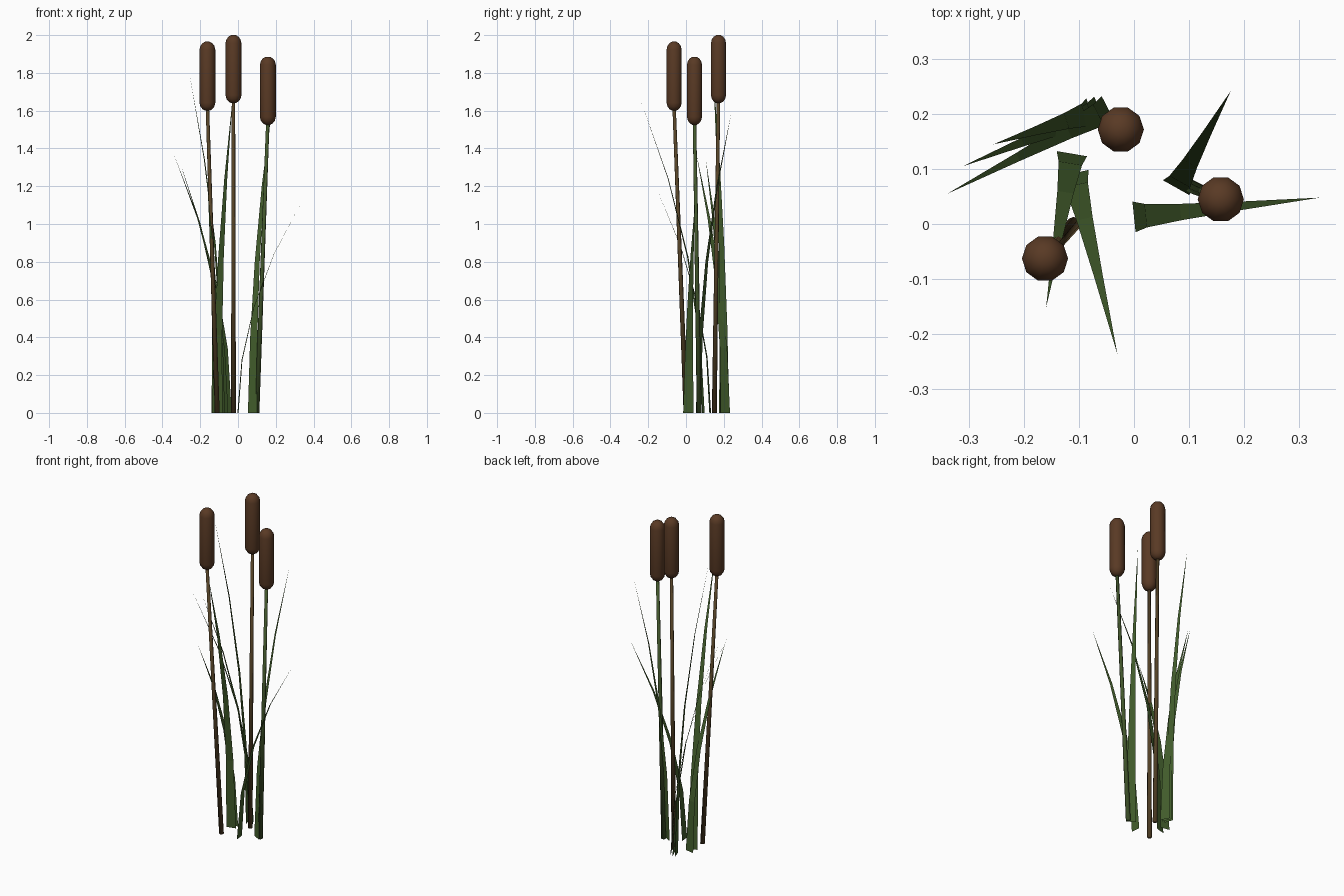
import bpy, bmesh
from mathutils import Vector
from math import sin, cos, pi

if "Cube" in bpy.data.objects:
    bpy.data.objects.remove(bpy.data.objects["Cube"])


def material(name, rgb):
    m = bpy.data.materials.new(name)
    m.diffuse_color = (*rgb, 1)
    m.use_nodes = True
    m.node_tree.nodes["Principled BSDF"].inputs["Base Color"].default_value = m.diffuse_color
    return m


BROWN = material("seed_brown", (0.10, 0.042, 0.018))
STEM_BROWN = material("stem_brown", (0.09, 0.055, 0.02))
STEM_GREEN = material("stem_green", (0.055, 0.095, 0.025))
LEAF = material("leaf_green", (0.055, 0.11, 0.025))


def finish(name, bm, mat, smooth):
    me = bpy.data.meshes.new(name)
    bm.to_mesh(me)
    bm.free()
    me.materials.append(mat)
    for p in me.polygons:
        p.use_smooth = smooth
    ob = bpy.data.objects.new(name, me)
    bpy.context.collection.objects.link(ob)
    return ob


def lathe(name, rings, mat, sides):
    """Capped tube through rings given as (centre, radius)."""
    bm = bmesh.new()
    loops = [[bm.verts.new((c[0] + r * cos(2 * pi * i / sides),
                            c[1] + r * sin(2 * pi * i / sides), c[2]))
              for i in range(sides)] for c, r in rings]
    for a, b in zip(loops, loops[1:]):
        for i in range(sides):
            j = (i + 1) % sides
            bm.faces.new((a[i], a[j], b[j], b[i]))
    bm.faces.new(loops[0][::-1])
    bm.faces.new(loops[-1])
    return finish(name, bm, mat, True)


def blade(name, base, tip, height, width=0.056, segs=4):
    """Flat tapering leaf that bends outward towards its tip."""
    bm = bmesh.new()
    b, d = Vector((*base, 0)), Vector((tip[0] - base[0], tip[1] - base[1], 0))
    side = Vector((-d.y, d.x, 0)).normalized() * width / 2
    prev = None
    for k in range(segs):
        t = k / segs
        c = b + d * t ** 2 + Vector((0, 0, height * t))
        s = side * (1 - t) ** 0.9
        row = (bm.verts.new(c - s), bm.verts.new(c + s))
        if prev:
            bm.faces.new((prev[0], prev[1], row[1], row[0]))
        prev = row
    bm.faces.new((prev[0], prev[1], bm.verts.new(b + d + Vector((0, 0, height)))))
    return finish(name, bm, LEAF, False)


# Stems with their seed heads: base xy, head xy, head bottom z, head top z
STEMS = [((-0.11, 0.0), (-0.162, -0.063), 1.60, 1.965, STEM_BROWN),
         ((-0.024, 0.15), (-0.024, 0.172), 1.64, 2.0, STEM_BROWN),
         ((0.10, 0.07), (0.158, 0.045), 1.525, 1.885, STEM_GREEN)]
CAP = [(0, 0.012), (0.008, 0.026), (0.022, 0.037), (0.042, 0.042)]
for n, (p, h, z0, z1, mat) in enumerate(STEMS, 1):
    lathe(f"stem_{n}", [((*p, 0), 0.013), ((*h, z0 + 0.02), 0.009)], mat, 8)
    rings = [((*h, z0 + dz), r) for dz, r in CAP]
    rings += [((*h, z1 - dz), r) for dz, r in reversed(CAP)]
    head = lathe(f"seed_head_{n}", rings, BROWN, 10)

# Leaves: base xy, tip xy, height
LEAVES = [((-0.046, 0.208), (-0.34, 0.055), 1.37),
          ((-0.062, 0.206), (-0.312, 0.105), 1.34),
          ((-0.078, 0.202), (-0.256, 0.145), 1.79),
          ((-0.11, 0.092), (-0.03, -0.238), 1.65),
          ((-0.113, 0.128), (-0.16, -0.152), 1.18),
          ((0.0, 0.013), (0.338, 0.048), 1.12),
          ((0.077, 0.066), (0.176, 0.242), 1.60)]
for n, leaf in enumerate(LEAVES, 1):
    blade(f"leaf_{n}", *leaf)
